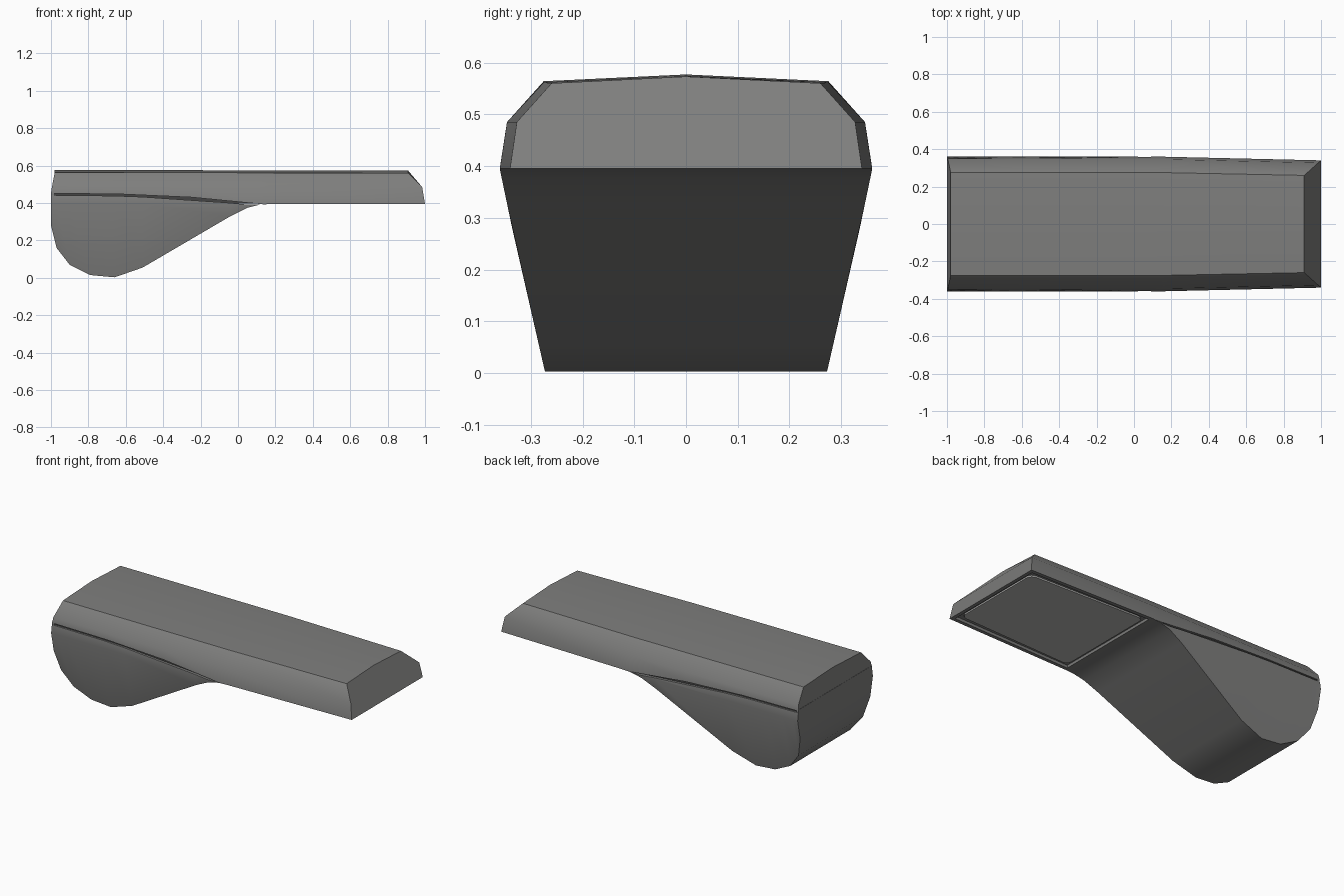
import bpy, bmesh, math

if "Cube" in bpy.data.objects:
    bpy.data.objects.remove(bpy.data.objects["Cube"])


def material(name, v):
    m = bpy.data.materials.new(name)
    m.diffuse_color = (v, v, v * 0.98, 1)
    m.use_nodes = True
    m.node_tree.nodes["Principled BSDF"].inputs["Base Color"].default_value = m.diffuse_color
    return m


grey = material("housing grey", 0.21)
dark = material("seam dark grey", 0.06)
pale = material("lens grey", 0.46)


def lerp_table(table, x):
    if x <= table[0][0]:
        return table[0][1]
    for (x0, y0), (x1, y1) in zip(table, table[1:]):
        if x <= x1:
            return y0 + (y1 - y0) * (x - x0) / (x1 - x0)
    return table[-1][1]


def finish(name, bm, mat, angle=35):
    bmesh.ops.recalc_face_normals(bm, faces=bm.faces)
    me = bpy.data.meshes.new(name)
    bm.to_mesh(me)
    bm.free()
    ob = bpy.data.objects.new(name, me)
    bpy.context.collection.objects.link(ob)
    me.materials.append(mat)
    bpy.ops.object.select_all(action='DESELECT')
    ob.select_set(True)
    bpy.context.view_layer.objects.active = ob
    bpy.ops.object.shade_smooth_by_angle(angle=math.radians(angle))
    return ob


def loft(rings):
    """Join closed rings of equal length and cap both ends."""
    bm = bmesh.new()
    vs = [[bm.verts.new(p) for p in r] for r in rings]
    for a, b in zip(vs, vs[1:]):
        for i in range(len(a)):
            j = (i + 1) % len(a)
            bm.faces.new((a[i], a[j], b[j], b[i]))
    bm.faces.new(vs[0])
    bm.faces.new(vs[-1])
    return bm


# curved joint between upper shell and belly, along x
SEAM = [(-1, .452), (-.63, .448), (-.25, .431), (.12, .395)]
# half width of the body by height, and its narrowing towards the tip
WIDTH = [(0, .272), (.28, .336), (.395, .36), (.485, .346)]


def taper(x):
    return lerp_table([(.15, 1), (1, .945)], x)


def mirrored(pts):
    """Right-hand points from the bottom up, then the left side going down."""
    return pts + [(x, -y, z) for x, y, z in reversed(pts) if y > 0]


# upper shell: faceted roof, sloping tip, bottom rim with a shallow pocket
def shell_ring(x, x_mid, x_top):
    zs, t = lerp_table(SEAM, x), taper(x)
    top = -.002 * (x + 1)
    return mirrored([(x, lerp_table(WIDTH, zs) * t, zs),
                     (x_mid, .346 * t, .485),
                     (x_top, .275 * t, .564 + top),
                     (x_top, 0, .577 + top)])


rings = [shell_ring(-1, -.995, -.98)]
rings += [shell_ring(x, x, x) for x in (-.63, -.25, .12, .16)]
rings.append(shell_ring(1, .985, .91))
bm = loft(rings)
bmesh.ops.recalc_face_normals(bm, faces=bm.faces)
rim = min((f for f in bm.faces if f.normal.z < -.9),
          key=lambda f: -f.calc_center_median().x)
bmesh.ops.inset_region(bm, faces=[rim], thickness=.03)
bmesh.ops.inset_region(bm, faces=[rim], thickness=.003, depth=-.015)
finish("upper_shell", bm, grey)

# belly: deep rounded bulge sloping up to the rim
BELLY = [(-1, .28), (-.97, .16), (-.9, .07), (-.79, .015), (-.66, .003),
         (-.51, .055), (-.04, .33), (.05, .375), (.12, .392), (.18, .395)]
rings = []
for x, zb in BELLY:
    zt = max(lerp_table(SEAM, x) - .01, zb + .001)
    mid = min(max(.395, zb), zt)
    rings.append([(x, s * lerp_table(WIDTH, z) * taper(x), z)
                  for s, zs in ((1, (zb, mid, zt)), (-1, (zt, mid, zb))) for z in zs])
finish("belly", loft(rings), grey)

# recessed core seen inside the seam, and the end strip closing it
rings = [[(x, s * .342, z) for s, z in ((1, zl), (1, .47), (-1, .47), (-1, zl))]
         for x, zl in ((-.99, .35), (-.25, .39), (.12, .4))]
finish("seam_core", loft(rings), dark)
rings = [[(x, s * .35, z) for s, z in ((1, .43), (1, .46), (-1, .46), (-1, .43))]
         for x in (-1, -.985)]
finish("end_strip", loft(rings), grey)

# lens plate in the pocket, corners rounded
rings = [[(x, y, z) for x, y in ((.2, -.315), (.2, .315), (.96, .288), (.96, -.288))]
         for z in (.4, .409)]
bm = loft(rings)
corners = [e for e in bm.edges if abs(e.verts[0].co.z - e.verts[1].co.z) > .005]
bmesh.ops.bevel(bm, geom=corners, offset=.035, segments=4, profile=.5, affect='EDGES')
finish("lens", bm, pale)
